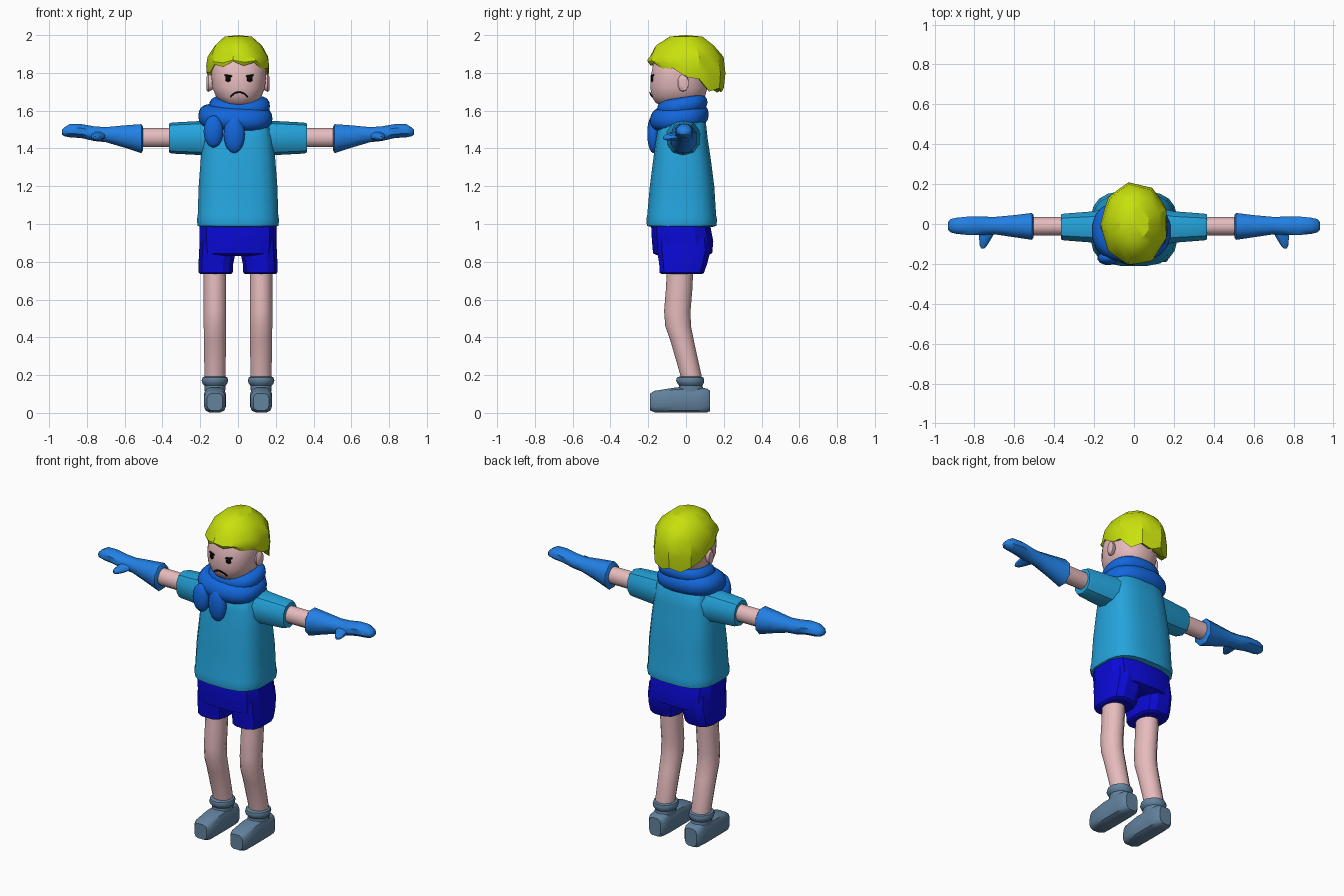
import bpy, bmesh, math, random
from mathutils import Vector
from mathutils.bvhtree import BVHTree

random.seed(4)


def material(name, r, g, b):
    m = bpy.data.materials.new(name)
    lin = [((c / 255 + 0.055) / 1.055) ** 2.4 if c > 10 else c / 255 / 12.92 for c in (r, g, b)]
    m.diffuse_color = (*lin, 1)
    return m


SKIN = material("skin pink", 230, 187, 189)
SHIRT = material("sky blue", 36, 164, 220)
SCARF = material("scarf blue", 18, 102, 220)
GLOVE = material("glove blue", 34, 128, 228)
SHORTS = material("deep blue", 10, 10, 215)
SHOE = material("slate grey", 98, 130, 158)
HAIR = material("yellow green", 200, 225, 12)
BLACK = material("black", 8, 8, 8)


def finish(name, bm, mat, angle=40):
    bmesh.ops.recalc_face_normals(bm, faces=bm.faces)
    me = bpy.data.meshes.new(name)
    bm.to_mesh(me)
    bm.free()
    me.materials.append(mat)
    me.shade_smooth()
    me.set_sharp_from_angle(angle=math.radians(angle))
    ob = bpy.data.objects.new(name, me)
    bpy.context.collection.objects.link(ob)
    return ob


def loft(name, rings, mat, axis="z", n=12, p=2.0, shear=(0, 0), angle=40):
    """Skin rounded-box rings (x, y, z, half_u, half_v) stacked along an axis."""
    bm = bmesh.new()
    loops = []
    for x, y, z, hu, hv in rings:
        loop = []
        for i in range(n):
            a = 2 * math.pi * (i + 0.5) / n
            u, v = [math.copysign(abs(c) ** (2 / p), c) for c in (math.cos(a), math.sin(a))]
            u, v = u * hu, v * hv
            d = {"z": (u, v, u * shear[0] + v * shear[1]), "x": (0, u, v), "y": (u, 0, v)}[axis]
            loop.append(bm.verts.new((x + d[0], y + d[1], z + d[2])))
        loops.append(loop)
    for a, b in zip(loops, loops[1:]):
        for i in range(n):
            j = (i + 1) % n
            bm.faces.new((a[i], a[j], b[j], b[i]))
    bm.faces.new(loops[0])
    bm.faces.new(loops[-1])
    return finish(name, bm, mat, angle)


# Limbs, mirrored left and right
for side, s in (("right", -1), ("left", 1)):
    def pair(name, rings, *args, **kw):
        loft(f"{side}_{name}", [(s * r[0], *r[1:]) for r in rings], *args, **kw)

    cx = 0.122
    pair("leg", [(cx, 0.03, 0.13, 0.055, 0.05), (cx, 0.026, 0.2, 0.057, 0.056),
                 (cx, -0.02, 0.38, 0.06, 0.062), (cx, -0.042, 0.46, 0.061, 0.068),
                 (cx, -0.046, 0.54, 0.061, 0.07), (cx, -0.036, 0.66, 0.061, 0.07),
                 (cx, -0.03, 0.8, 0.061, 0.07)], SKIN, n=14)
    pair("shoe", [(cx, -0.19, 0.058, 0.042, 0.046), (cx, -0.165, 0.06, 0.058, 0.058),
                  (cx, -0.06, 0.068, 0.06, 0.067), (cx, 0.06, 0.068, 0.06, 0.067),
                  (cx, 0.11, 0.066, 0.055, 0.065), (cx, 0.128, 0.063, 0.04, 0.055)],
         SHOE, axis="y", n=12, p=3.6)
    pair("shoe_collar", [(cx, 0.025, 0.1, 0.055, 0.075), (cx, 0.025, 0.145, 0.058, 0.064),
                         (cx, 0.024, 0.155, 0.068, 0.072), (cx, 0.022, 0.172, 0.073, 0.077),
                         (cx, 0.022, 0.187, 0.068, 0.073), (cx, 0.022, 0.192, 0.058, 0.06)], SHOE)
    pair("shorts_leg", [(0.118, -0.022, 0.735, 0.082, 0.11), (0.118, -0.022, 0.742, 0.092, 0.12),
                        (0.117, -0.015, 0.79, 0.094, 0.13), (0.108, -0.012, 0.86, 0.1, 0.145),
                        (0.105, -0.015, 0.93, 0.098, 0.14)], SHORTS, p=3, angle=25)
    pair("sleeve", [(0.1, -0.015, 1.452, 0.105, 0.1), (0.2, -0.015, 1.455, 0.082, 0.09),
                    (0.35, -0.015, 1.455, 0.07, 0.082), (0.365, -0.015, 1.455, 0.066, 0.076)],
         SHIRT, axis="x", n=10, p=2.4)
    pair("forearm", [(0.3, -0.012, 1.457, 0.048, 0.052), (0.56, -0.012, 1.457, 0.048, 0.052)],
         SKIN, axis="x")
    pair("glove", [(0.503, -0.012, 1.452, 0.06, 0.068), (0.512, -0.012, 1.452, 0.073, 0.083),
                   (0.6, -0.011, 1.463, 0.06, 0.064), (0.7, -0.008, 1.473, 0.047, 0.043),
                   (0.76, -0.009, 1.478, 0.05, 0.042), (0.83, -0.009, 1.492, 0.05, 0.04),
                   (0.89, -0.009, 1.494, 0.044, 0.038), (0.92, -0.009, 1.488, 0.036, 0.025),
                   (0.933, -0.009, 1.486, 0.02, 0.013)], GLOVE, axis="x", n=8, angle=50)
    pair("thumb", [(0.735, -0.03, 1.468, 0.045, 0.026), (0.745, -0.07, 1.462, 0.034, 0.022),
                   (0.755, -0.105, 1.458, 0.022, 0.016), (0.758, -0.122, 1.456, 0.009, 0.007)],
         GLOVE, axis="y", n=8, angle=50)
    pair("ear", [(0.13, -0.02, 1.75, 0.022, 0.035), (0.155, -0.015, 1.747, 0.03, 0.047),
                 (0.165, -0.01, 1.745, 0.024, 0.04), (0.168, -0.01, 1.745, 0.01, 0.02)],
         SKIN, axis="x", n=10)

# Shorts seat
loft("shorts_seat", [(0, -0.02, 0.83, 0.19, 0.125), (0, -0.018, 0.845, 0.2, 0.16),
                     (0, -0.018, 0.91, 0.208, 0.166), (0, -0.028, 0.99, 0.208, 0.16),
                     (0, -0.028, 1.02, 0.2, 0.155)], SHORTS, n=12, p=3.2, angle=25)

# Shirt body with rolled hem
loft("shirt", [(0, -0.023, 0.985, 0.2, 0.165), (0, -0.023, 0.99, 0.215, 0.185),
               (0, -0.023, 1.02, 0.22, 0.189), (0, -0.023, 1.045, 0.215, 0.184),
               (0, -0.021, 1.2, 0.21, 0.172), (0, -0.021, 1.34, 0.199, 0.154),
               (0, -0.022, 1.45, 0.188, 0.138), (0, -0.018, 1.53, 0.172, 0.125),
               (0, -0.015, 1.56, 0.13, 0.1)], SHIRT, n=20, p=3)


# Scarf: two rolled wraps and two hanging ends
def wrap(name, x, y, z, hx, hy, hz, shear):
    rings = []
    for k in range(-4, 5):
        a = k * math.pi / 8
        inset = hz * (1 - math.cos(a)) * 0.9
        rings.append((x, y, z + hz * math.sin(a), hx - inset, hy - inset))
    loft(name, rings, SCARF, n=20, p=2.4, shear=shear, angle=60)


wrap("scarf_lower_wrap", -0.014, -0.035, 1.565, 0.198, 0.157, 0.06, (-0.04, 0.1))
wrap("scarf_upper_wrap", 0.008, -0.02, 1.625, 0.162, 0.135, 0.045, (0.0, 0.15))
for i, (x, z, hx, hz) in enumerate(((-0.13, 1.49, 0.054, 0.085), (-0.02, 1.475, 0.058, 0.1))):
    rings = []
    for k in range(-5, 6):
        a = k * math.pi / 10.4
        rings.append((x, -0.172, z + hz * math.sin(a), hx * math.cos(a), 0.034 * math.cos(a)))
    loft(f"scarf_end_{i + 1}", rings, SCARF, n=12, angle=60)

# Head
loft("neck", [(0, -0.02, 1.54, 0.08, 0.08), (0, -0.02, 1.68, 0.08, 0.08)], SKIN)
head = loft("head", [(0.004, -0.05, 1.625, 0.06, 0.085), (0.004, -0.045, 1.645, 0.092, 0.12),
                     (0.004, -0.04, 1.675, 0.122, 0.142), (0.004, -0.038, 1.72, 0.14, 0.153),
                     (0.004, -0.035, 1.78, 0.146, 0.153), (0.004, -0.025, 1.85, 0.145, 0.15),
                     (0.004, -0.02, 1.92, 0.11, 0.11)], SKIN, n=20, p=2.3, angle=60)
tree = BVHTree.FromPolygons([v.co for v in head.data.vertices],
                            [list(f.vertices) for f in head.data.polygons])


# Painted face details laid just over the face surface
def face_strip(name, lower, upper):
    bm = bmesh.new()
    rows = []
    for pts in (lower, upper):
        row = []
        for x, z in pts:
            hit = tree.ray_cast(Vector((x, -1, z)), Vector((0, 1, 0)))[0]
            row.append(bm.verts.new((x, hit.y - 0.004, z)))
        rows.append(row)
    for i in range(len(lower) - 1):
        bm.faces.new((rows[0][i], rows[0][i + 1], rows[1][i + 1], rows[1][i]))
    ob = finish(name, bm, BLACK)
    mod = ob.modifiers.new("thickness", "SOLIDIFY")
    mod.thickness = 0.004


for side, x, d in (("right", -0.053, 1), ("left", 0.063, -1)):
    face_strip(f"{side}_eye", [(x - 0.013, 1.758), (x, 1.752), (x + 0.013, 1.758)],
               [(x - 0.014, 1.79), (x, 1.788), (x + 0.014, 1.79)])
    face_strip(f"{side}_lash", [(x - 0.019, 1.782 + 0.003 * d), (x + 0.019, 1.782 - 0.003 * d)],
               [(x - 0.019, 1.79 + 0.003 * d), (x + 0.019, 1.79 - 0.003 * d)])
arc = [(k / 5, 1.698 - 0.024 * (abs(k) / 5) ** 2.2) for k in range(-5, 6)]
face_strip("frowning_mouth", [(0.006 + 0.043 * t, z - 0.004) for t, z in arc],
           [(0.006 + 0.046 * t, z + 0.004) for t, z in arc])

# Hair: chunky cap with a jagged rim, short fringe and long back
RIM = ((-1, 1.85), (-0.6, 1.83), (0, 1.79), (0.4, 1.75), (0.7, 1.705), (1, 1.71))


def rim_height(s):
    for (a, za), (b, zb) in zip(RIM, RIM[1:]):
        if s <= b:
            return za + (zb - za) * (s - a) / (b - a)
    return RIM[-1][1]


bm = bmesh.new()
n = 18
top = bm.verts.new((0.003, 0, 2.0))
inner = bm.verts.new((0.003, -0.01, 1.87))
columns = []
for i in range(n):
    a = 2 * math.pi * i / n
    c, s = math.cos(a), math.sin(a)
    low = rim_height(s) + (0.012 if i % 2 else -0.012)
    groove = 1.02 if i % 2 else 0.96
    column = []
    for r, z in ((0.42, 1.992), (0.76, 1.945), (0.95, 1.885), (1.0, (1.875 + low) / 2),
                 (0.97, low), (0.8, low + 0.015)):
        r *= groove * random.uniform(0.98, 1.02) if r > 0.8 else random.uniform(0.95, 1.04)
        column.append(bm.verts.new((0.003 + 0.17 * r * c, 0.205 * r * s, z)))
    columns.append(column)
for i in range(n):
    a, b = columns[i], columns[(i + 1) % n]
    bm.faces.new((top, a[0], b[0]))
    bm.faces.new((inner, b[-1], a[-1]))
    for k in range(len(a) - 1):
        bm.faces.new((a[k], a[k + 1], b[k + 1], b[k]))
finish("hair", bm, HAIR, angle=32)
